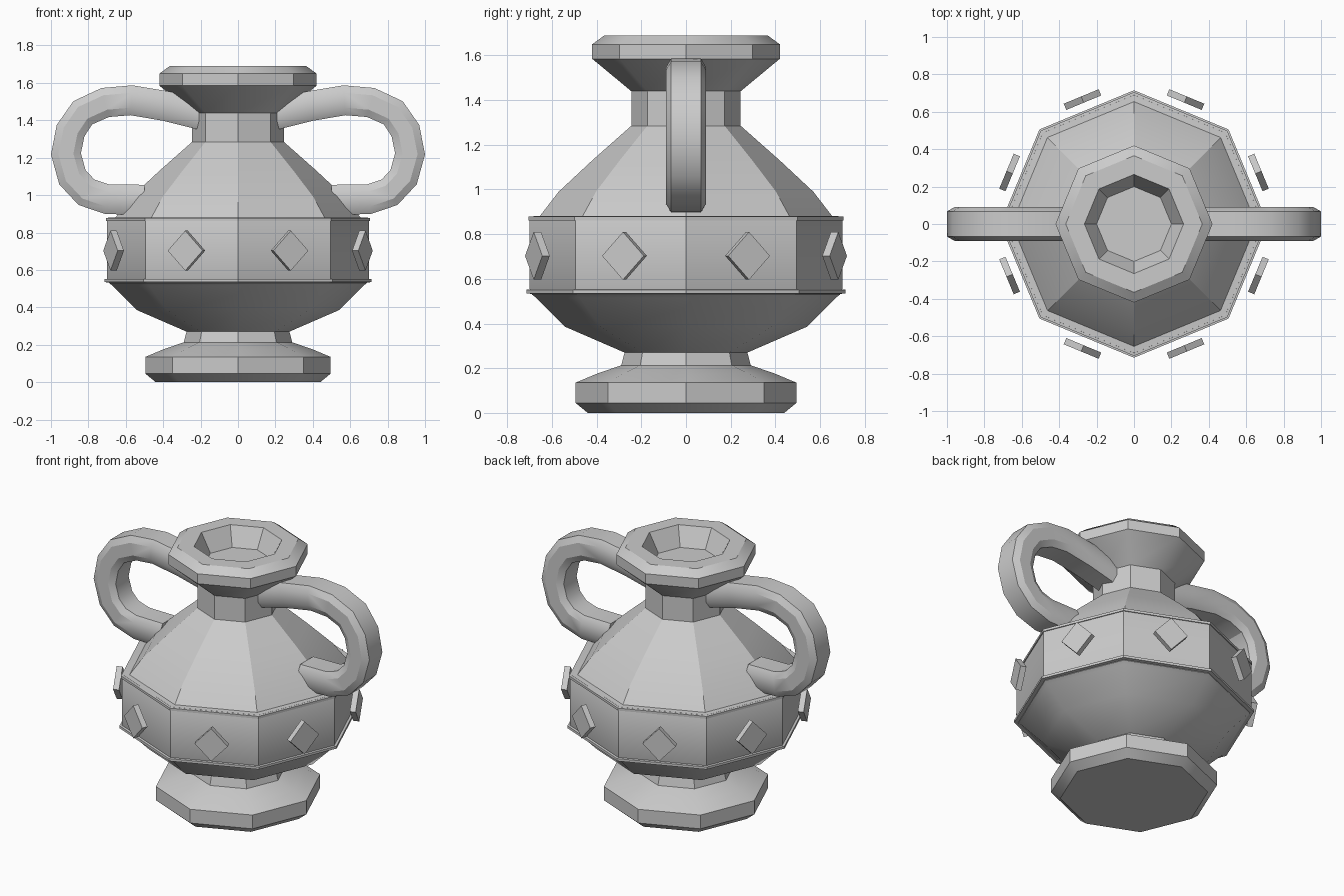
import bpy, bmesh
from math import sin, cos, pi, radians
from mathutils import Vector, Matrix

if "Cube" in bpy.data.objects:
    bpy.data.objects.remove(bpy.data.objects["Cube"])


def make_object(name, bm, smooth=True):
    bmesh.ops.recalc_face_normals(bm, faces=bm.faces)
    mesh = bpy.data.meshes.new(name)
    bm.to_mesh(mesh)
    bm.free()
    obj = bpy.data.objects.new(name, mesh)
    bpy.context.collection.objects.link(obj)
    if smooth:
        bpy.ops.object.select_all(action='DESELECT')
        obj.select_set(True)
        bpy.context.view_layer.objects.active = obj
        bpy.ops.object.shade_smooth_by_angle(angle=radians(30))
    return obj


def skin(bm, rings):
    """Bridge equal-length rings of points and cap both ends."""
    loops = [[bm.verts.new(p) for p in ring] for ring in rings]
    n = len(loops[0])
    for a, b in zip(loops, loops[1:]):
        for i in range(n):
            j = (i + 1) % n
            bm.faces.new((a[i], a[j], b[j], b[i]))
    bm.faces.new(loops[0])
    bm.faces.new(loops[-1])


def lathe(name, profile, sides=8):
    bm = bmesh.new()
    skin(bm, [[(r * cos(2 * pi * i / sides), r * sin(2 * pi * i / sides), z)
               for i in range(sides)] for r, z in profile])
    return make_object(name, bm)


# Octagonal vase: foot, stem, bowl, shoulder, neck, rim and shallow mouth
lathe("vase_body", [
    (0.44, 0), (0.495, 0.045), (0.495, 0.135), (0.40, 0.175), (0.29, 0.213),
    (0.275, 0.27), (0.54, 0.385), (0.67, 0.515), (0.69, 0.53), (0.70, 0.555),
    (0.70, 0.86), (0.69, 0.88), (0.655, 0.88), (0.57, 0.99), (0.42, 1.13),
    (0.245, 1.285), (0.245, 1.44), (0.42, 1.585), (0.42, 1.65), (0.365, 1.69),
    (0.265, 1.69), (0.20, 1.57)])

# Thin ridges above and below the belly band
for name, z, r in (("lower_ridge", 0.543, 0.715), ("upper_ridge", 0.87, 0.705)):
    lathe(name, [(r - 0.03, z - 0.011), (r, z - 0.008),
                 (r, z + 0.008), (r - 0.03, z + 0.011)])

# Handles: chamfered bar swept along a loop in the xz plane
path = [(0.20, 1.43), (0.38, 1.475), (0.57, 1.507), (0.71, 1.495),
        (0.83, 1.44), (0.895, 1.345), (0.92, 1.22), (0.885, 1.095),
        (0.81, 1.015), (0.70, 0.978), (0.50, 0.975)]
section = [(0.09, 0.04), (0.067, 0.08), (-0.067, 0.08), (-0.09, 0.04),
           (-0.09, -0.04), (-0.067, -0.08), (0.067, -0.08), (0.09, -0.04)]
for name, side in (("right_handle", 1), ("left_handle", -1)):
    rings = []
    for k, (x, z) in enumerate(path):
        a = Vector(path[max(k - 1, 0)])
        b = Vector(path[min(k + 1, len(path) - 1)])
        t = (b - a).normalized()
        rings.append([(side * (x - t.y * h), w, z + t.x * h)
                      for w, h in section])
    bm = bmesh.new()
    skin(bm, rings)
    make_object(name, bm)

# Diamond studs, one in front of each belly face
for i in range(8):
    bm = bmesh.new()
    rings = [[(d, 0.101 * cos(k * pi / 2), 0.107 * sin(k * pi / 2))
              for k in range(4)] for d in (-0.018, 0.018)]
    skin(bm, rings)
    turn = Matrix.Rotation(pi / 8 + i * pi / 4, 4, 'Z')
    bm.transform(turn @ Matrix.Translation((0.72, 0, 0.703)))
    make_object(f"diamond_stud_{i + 1}", bm, smooth=False)
